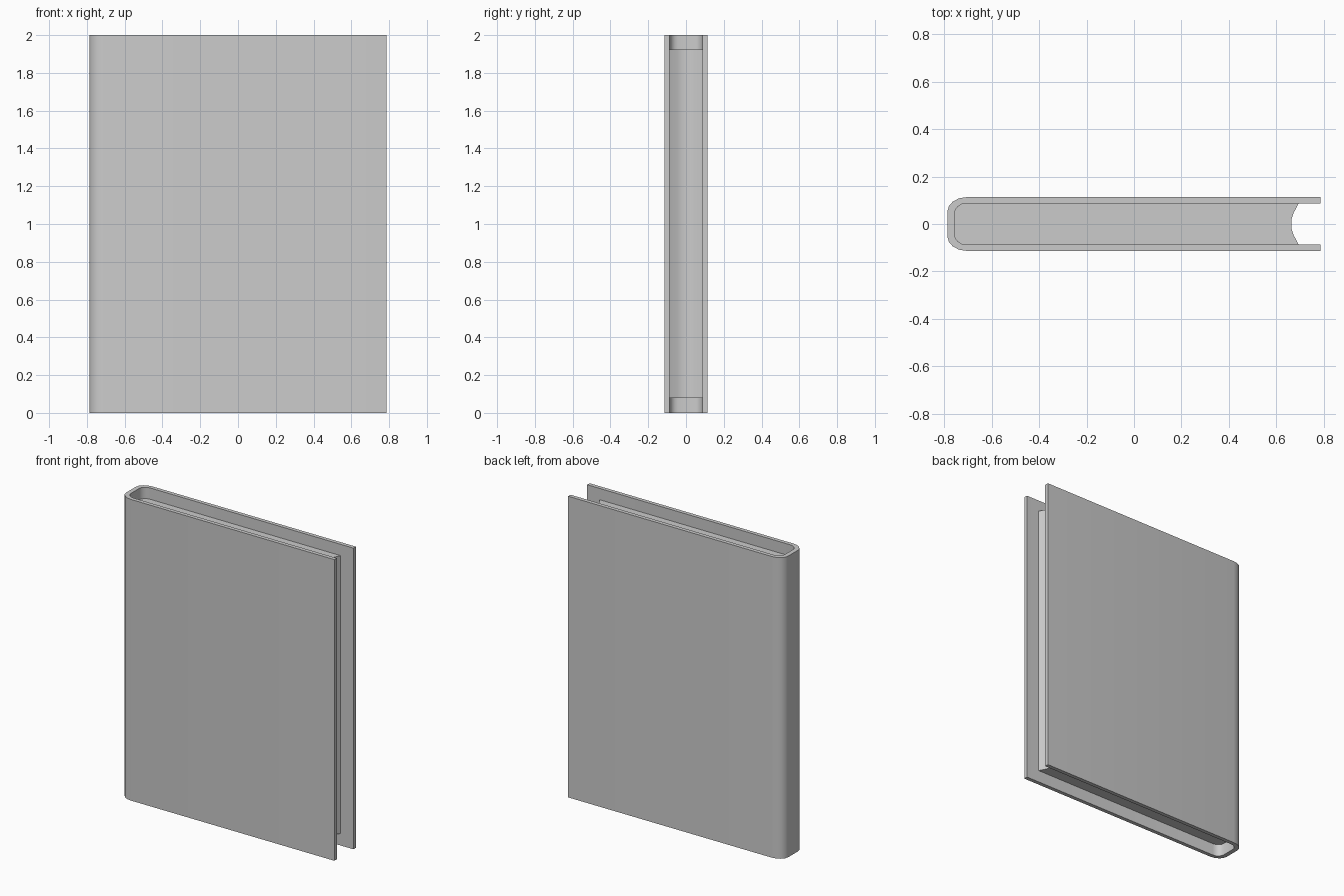
import bpy, bmesh, math

cube = bpy.data.objects.get("Cube")
if cube:
    bpy.data.objects.remove(cube, do_unlink=True)

HEIGHT, HALF_WIDTH, HALF_DEPTH, BOARD = 2.0, 0.787, 0.113, 0.026
PAGE_BOTTOM, PAGE_TOP = 0.08, 1.925

grey = bpy.data.materials.new("plain grey")
grey.use_nodes = True
colour = (0.6, 0.6, 0.6, 1)
grey.diffuse_color = colour
grey.node_tree.nodes["Principled BSDF"].inputs["Base Color"].default_value = colour


def spine_curve(left, depth, rx, ry, steps=4):
    """Rounded end of the book, running from the back board to the front board."""
    back = []
    for i in range(steps + 1):
        a = math.pi / 2 * i / steps
        back.append((left + rx - rx * math.sin(a), depth - ry + ry * math.cos(a)))
    return back + [(x, -y) for x, y in reversed(back)]


def extrude_profile(name, points, bottom, top):
    bm = bmesh.new()
    face = bm.faces.new([bm.verts.new((x, y, bottom)) for x, y in points])
    result = bmesh.ops.extrude_face_region(bm, geom=[face])
    verts = [v for v in result["geom"] if isinstance(v, bmesh.types.BMVert)]
    bmesh.ops.translate(bm, verts=verts, vec=(0, 0, top - bottom))
    bmesh.ops.recalc_face_normals(bm, faces=bm.faces[:])
    mesh = bpy.data.meshes.new(name)
    bm.to_mesh(mesh)
    bm.free()
    mesh.materials.append(grey)
    obj = bpy.data.objects.new(name, mesh)
    bpy.context.collection.objects.link(obj)
    bpy.ops.object.select_all(action="DESELECT")
    obj.select_set(True)
    bpy.context.view_layer.objects.active = obj
    bpy.ops.object.shade_smooth_by_angle(angle=math.radians(35))
    return obj


inner_depth = HALF_DEPTH - BOARD
outer = spine_curve(-HALF_WIDTH, HALF_DEPTH, 0.08, 0.062)
inner = spine_curve(-HALF_WIDTH + 0.03, inner_depth, 0.05, 0.045)

# Cover: two boards joined by the rounded spine
cover = ([(HALF_WIDTH, HALF_DEPTH)] + outer + [(HALF_WIDTH, -HALF_DEPTH)]
         + [(HALF_WIDTH, -inner_depth)] + inner[::-1] + [(HALF_WIDTH, inner_depth)])
extrude_profile("book_cover", cover, 0, HEIGHT)

# Page block: fills the cover and has a hollowed fore edge
fore_edge = [(0.694, -inner_depth), (0.672, -0.045), (0.664, -0.02),
             (0.664, 0.02), (0.672, 0.045), (0.694, inner_depth)]
extrude_profile("page_block", inner + fore_edge, PAGE_BOTTOM, PAGE_TOP)
